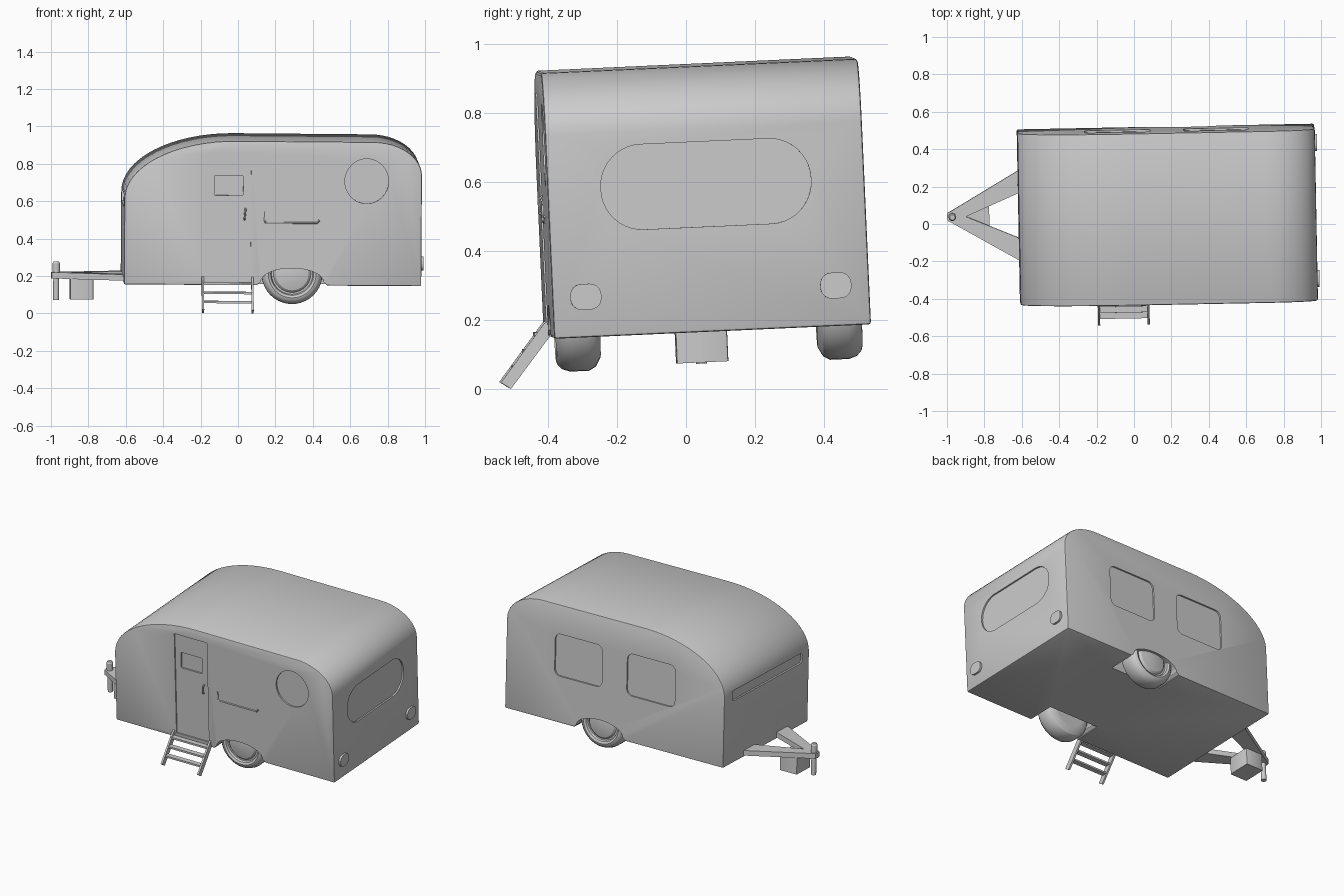
import bpy, bmesh, math
from mathutils import Matrix, Euler, Vector

if "Cube" in bpy.data.objects:
    bpy.data.objects.remove(bpy.data.objects["Cube"])

# Whole trailer is slightly rolled and turned
TILT = Matrix.Translation((0.176, 0.062, 0.165)) @ Euler(
    (math.radians(2.6), math.radians(0.35), math.radians(1.1))).to_matrix().to_4x4()
PLANES = {'side': lambda a, b, d: (a, d, b),
          'end': lambda a, b, d: (d, a, b),
          'top': lambda a, b, d: (a, b, d)}
parts = []


def finish(name, bm):
    bmesh.ops.recalc_face_normals(bm, faces=bm.faces)
    me = bpy.data.meshes.new(name)
    bm.to_mesh(me)
    bm.free()
    ob = bpy.data.objects.new(name, me)
    bpy.context.collection.objects.link(ob)
    parts.append(ob)
    return ob


def prism(name, pts, plane, d0, d1):
    bm = bmesh.new()
    f = PLANES[plane]
    lo = [bm.verts.new(f(a, b, d0)) for a, b in pts]
    hi = [bm.verts.new(f(a, b, d1)) for a, b in pts]
    n = len(pts)
    bm.faces.new(lo)
    bm.faces.new(hi)
    for i in range(n):
        j = (i + 1) % n
        bm.faces.new((lo[i], lo[j], hi[j], hi[i]))
    return finish(name, bm)


def arc(cx, cy, rx, ry, a0, a1, n):
    return [(cx + rx * math.cos(math.radians(a0 + (a1 - a0) * i / n)),
             cy + ry * math.sin(math.radians(a0 + (a1 - a0) * i / n))) for i in range(n + 1)]


def rounded(x0, x1, y0, y1, r, n=6):
    return (arc(x1 - r, y1 - r, r, r, 0, 90, n) + arc(x0 + r, y1 - r, r, r, 90, 180, n)
            + arc(x0 + r, y0 + r, r, r, 180, 270, n) + arc(x1 - r, y0 + r, r, r, 270, 360, n))


def lathe(name, profile, center, axis, n=32):
    # profile: (distance along axis, radius)
    bm = bmesh.new()
    rot = Vector((0, 0, 1)).rotation_difference(Vector(axis)).to_matrix()
    rings = []
    for h, r in profile:
        rings.append([bm.verts.new(Vector(center) + rot @ Vector(
            (r * math.cos(2 * math.pi * i / n), r * math.sin(2 * math.pi * i / n), h)))
            for i in range(n)])
    for a, b in zip(rings, rings[1:]):
        for i in range(n):
            j = (i + 1) % n
            bm.faces.new((a[i], a[j], b[j], b[i]))
    bm.faces.new(rings[0])
    bm.faces.new(rings[-1])
    return finish(name, bm)


def rod(name, pts, r):
    cu = bpy.data.curves.new(name, 'CURVE')
    cu.dimensions = '3D'
    cu.bevel_depth = r
    cu.bevel_resolution = 2
    cu.use_fill_caps = True
    sp = cu.splines.new('POLY')
    sp.points.add(len(pts) - 1)
    for p, c in zip(sp.points, pts):
        p.co = (*c, 1)
    tmp = bpy.data.objects.new(name + "_curve", cu)
    bpy.context.collection.objects.link(tmp)
    bpy.context.view_layer.update()
    bm = bmesh.new()
    bm.from_mesh(tmp.to_mesh())
    bpy.data.objects.remove(tmp)
    return finish(name, bm)


# Body shell
L, W = 0.795, 0.46
profile = ([(-L, 0)] + arc(-0.2, 0.46, 0.595, 0.312, 180, 90, 16)
           + arc(0.535, 0.59, 0.26, 0.18, 90, 0, 12) + [(L, 0)])
body = prism("body", profile, 'side', -W, W)
bev = body.modifiers.new("edge_round", 'BEVEL')
bev.width, bev.segments, bev.limit_method = 0.008, 2, 'ANGLE'
bev.angle_limit = math.radians(40)

# Recesses: door, windows and wheel arches
arch = [(-0.085, -0.02), (-0.08, 0.005)] + arc(0.105, 0.02, 0.168, 0.072, 180, 0, 16) \
    + [(0.29, 0.005), (0.295, -0.02)]
cuts = [
    prism("door_cut", [(-0.355, 0.03), (-0.118, 0.03), (-0.118, 0.705), (-0.355, 0.705)],
          'side', -0.6, -W + 0.008),
    prism("door_window_cut", rounded(-0.315, -0.16, 0.48, 0.585, 0.008, 2), 'side', -0.61, -W + 0.018),
    prism("round_window_cut", arc(0.5, 0.56, 0.117, 0.12, 0, 348.75, 31), 'side', -0.6, -W + 0.01),
    prism("rear_window_cut", rounded(-0.305, 0.305, 0.305, 0.552, 0.12, 10), 'end', L - 0.01, 1.0),
    prism("nose_window_cut", rounded(-0.38, 0.37, 0.41, 0.475, 0.008, 2), 'end', -1.0, -L + 0.012),
    prism("arch_cut_front", arch, 'side', -0.6, -0.28),
    prism("arch_cut_back", arch, 'side', 0.28, 0.6)]
for x0, x1 in ((0.095, 0.44), (-0.435, -0.085)):
    cuts.append(prism("side_window_cut", rounded(x0, x1, 0.305, 0.58, 0.04), 'side', W - 0.01, 0.6))
for c in cuts:
    m = body.modifiers.new(c.name, 'BOOLEAN')
    m.operation, m.solver, m.object = 'DIFFERENCE', 'EXACT', c
bpy.context.view_layer.update()
dg = bpy.context.evaluated_depsgraph_get()
body_mesh = bpy.data.meshes.new_from_object(body.evaluated_get(dg))
body.modifiers.clear()
body.data = body_mesh
for c in cuts:
    parts.remove(c)
    bpy.data.objects.remove(c)

# Wheels
tyre = [(0.315, 0.10), (0.315, 0.125), (0.33, 0.152), (0.35, 0.163), (0.405, 0.163), (0.428, 0.155),
        (0.442, 0.14), (0.445, 0.128), (0.438, 0.115), (0.425, 0.11), (0.425, 0.10), (0.437, 0.088),
        (0.445, 0.05), (0.447, 0.01)]
for side, name in ((-1, "front_wheel"), (1, "back_wheel")):
    lathe(name, tyre, (0.105, 0, 0.061), (0, side, 0), 40)

# Tail lights
for v in (-0.363, 0.363):
    prism("tail_light", rounded(v - 0.045, v + 0.045, 0.08, 0.155, 0.033), 'end', L - 0.01, L + 0.013)

# Door handle and grab rail
F = -W
rod("door_handle", [(-0.148, F + 0.008, 0.41), (-0.148, F - 0.008, 0.40), (-0.152, F - 0.008, 0.36),
                    (-0.152, F + 0.008, 0.35)], 0.005)
rod("side_rail", [(-0.047, F, 0.395), (-0.047, F, 0.345), (-0.035, F, 0.335),
                  (0.235, F, 0.335), (0.25, F, 0.352)], 0.005)

# Entry steps
for u in (-0.373, -0.108):
    prism("step_rail", [(-0.44, 0.055), (-0.47, 0.04), (-0.603, -0.126), (-0.575, -0.146), (-0.44, 0.02)],
          'end', u - 0.006, u + 0.006)
for t in (0.18, 0.45, 0.72):
    v, w = -0.46 - 0.127 * t, 0.04 - 0.176 * t
    prism("step_tread", [(v - 0.016, w - 0.006), (v + 0.016, w - 0.006),
                         (v + 0.016, w + 0.006), (v - 0.016, w + 0.006)], 'end', -0.37, -0.11)

# Towing frame, hitch pin and box
half = [(-1.176, 0), (-1.172, 0.022), (-1.15, 0.033), (-0.78, 0.248), (-0.78, 0.125), (-1.075, 0)]
for s in (1, -1):
    prism("tow_beam", [(u, s * v) for u, v in half], 'top', 0.01, 0.043)
lathe("hitch_pin", [(-0.105, 0.016), (0.03, 0.016), (0.035, 0.02), (0.09, 0.02), (0.1, 0.014)],
      (-1.148, 0, 0), (0, 0, 1), 20)
prism("hitch_box", rounded(-1.075, -0.95, -0.075, 0.075, 0.006, 2), 'top', -0.1, 0.012)

# Smooth shading and final placement
for ob in parts:
    ob.data.transform(TILT)
low = min(v.co.z for ob in parts for v in ob.data.vertices)
bpy.ops.object.select_all(action='DESELECT')
for ob in parts:
    ob.data.transform(Matrix.Translation((0, 0, -low)))
    ob.select_set(True)
bpy.context.view_layer.objects.active = body
bpy.ops.object.shade_smooth_by_angle(angle=math.radians(30))
